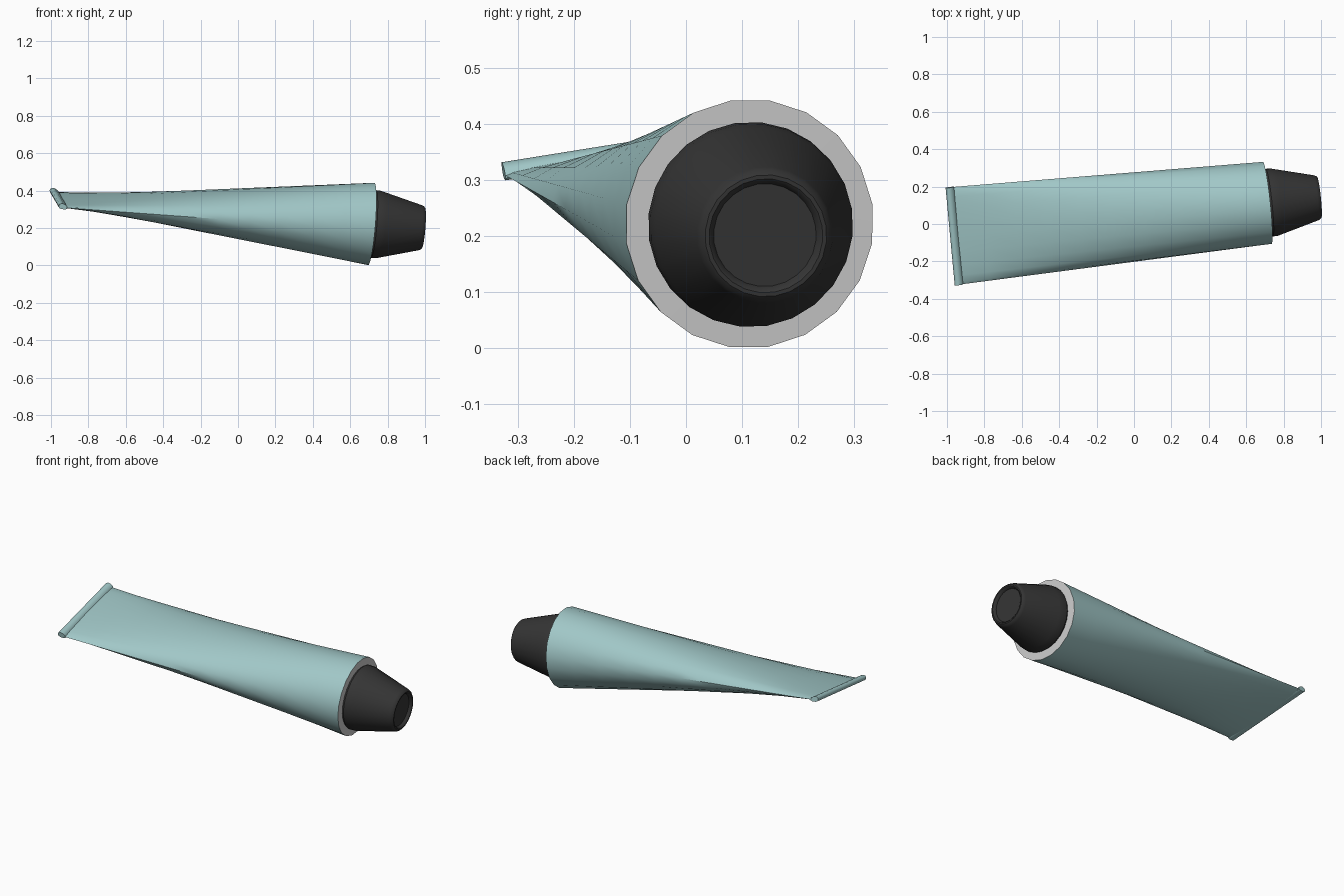
import bpy
from math import cos, sin, pi, radians
from mathutils import Vector, Matrix

if "Cube" in bpy.data.objects:
    bpy.data.objects.remove(bpy.data.objects["Cube"])

# Local frame: X runs along the tube axis towards the cap, Y across the flat tail
axis = Vector((1.685, 0.178, -0.130)).normalized()
across = Vector((-0.05, 0.53, 0.085))
across = (across - axis * across.dot(axis)).normalized()
up = axis.cross(across)
frame = Matrix((axis, across, up)).transposed().to_4x4()
frame.translation = (0.712, 0.113, 0.222)
LENGTH, RADIUS = 1.69, 0.223
TAIL_HALF = 0.265


def material(name, color):
    m = bpy.data.materials.new(name)
    m.diffuse_color = color
    m.use_nodes = True
    m.node_tree.nodes["Principled BSDF"].inputs["Base Color"].default_value = m.diffuse_color
    return m


def ring_mesh(name, rings, mat=None, close_start=False, close_end=False, angle=35):
    """Skin a list of equal-length point rings."""
    n = len(rings[0])
    verts = [frame @ Vector(p) for r in rings for p in r]
    faces = [(i * n + j, i * n + (j + 1) % n, (i + 1) * n + (j + 1) % n, (i + 1) * n + j)
             for i in range(len(rings) - 1) for j in range(n)]
    faces = [f[::-1] for f in faces]
    if close_start:
        faces.append(tuple(range(n)))
    if close_end:
        faces.append(tuple((len(rings) - 1) * n + j for j in reversed(range(n))))
    me = bpy.data.meshes.new(name)
    me.from_pydata(verts, [], faces)
    import bmesh
    bm = bmesh.new()
    bm.from_mesh(me)
    bmesh.ops.recalc_face_normals(bm, faces=bm.faces)
    bm.to_mesh(me)
    bm.free()
    ob = bpy.data.objects.new(name, me)
    bpy.context.collection.objects.link(ob)
    if mat:
        me.materials.append(mat)
    bpy.ops.object.select_all(action='DESELECT')
    ob.select_set(True)
    bpy.context.view_layer.objects.active = ob
    bpy.ops.object.shade_smooth_by_angle(angle=radians(angle))
    return ob


def circle(x, r, n):
    return [(x, r * cos(2 * pi * k / n), r * sin(2 * pi * k / n)) for k in range(n)]


teal = material("teal", (0.36, 0.58, 0.58, 1))
black = material("black", (0.035, 0.035, 0.035, 1))

# Tube body: round at the shoulder, pressed flat at the tail
SIDES, STEPS = 20, 10
rings = []
for i in range(STEPS + 1):
    t = i / STEPS
    w = RADIUS + (TAIL_HALF - RADIUS) * t
    h = RADIUS + (0.008 - RADIUS) * t
    rings.append([(-LENGTH * t, w * y / RADIUS, h * z / RADIUS)
                  for _, y, z in circle(0, RADIUS, SIDES)])
ring_mesh("tube_body", rings, teal, close_end=True)

# Folded crimp across the tail, rounded in section
section = [(-0.635, -0.009), (-0.655, -0.009), (-0.668, -0.004), (-0.672, 0.006),
           (-0.668, 0.017), (-0.657, 0.022), (-0.645, 0.020), (-0.628, 0.010), (-0.625, -0.004)]
crimp = [[(x - 1.038, y, z) for x, z in section] for y in (-TAIL_HALF, TAIL_HALF)]
ring_mesh("tail_crimp", crimp, teal, True, True, angle=50)

# Grey shoulder plate closing the front of the tube
ring_mesh("shoulder", [circle(0, RADIUS, SIDES), circle(0.002, 0.10, SIDES)], None)

# Tapered screw cap with a rounded rim and shallow recessed end
profile = [(0.0, 0.175), (0.012, 0.183), (0.038, 0.182), (0.06, 0.176), (0.262, 0.122),
           (0.274, 0.117), (0.281, 0.109), (0.281, 0.102), (0.277, 0.097), (0.264, 0.092)]
ring_mesh("cap", [circle(x, r, 24) for x, r in profile], black, True, True)
